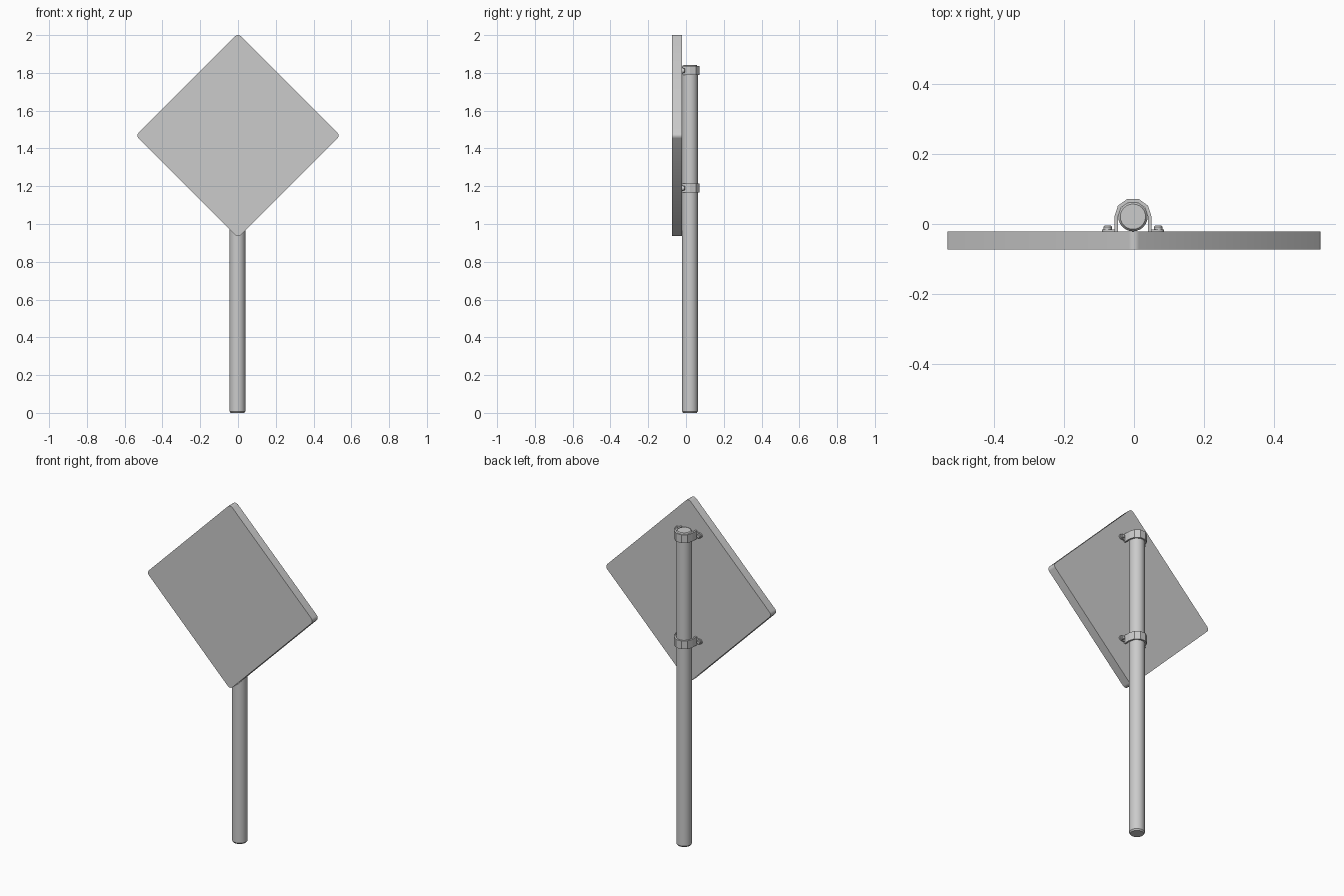
import bpy, bmesh, math
from mathutils import Matrix, Vector

if "Cube" in bpy.data.objects:
    bpy.data.objects.remove(bpy.data.objects["Cube"], do_unlink=True)

grey = bpy.data.materials.new("plain grey")
grey.use_nodes = True
GREY = (0.6, 0.6, 0.6, 1)
grey.diffuse_color = GREY
grey.node_tree.nodes["Principled BSDF"].inputs["Base Color"].default_value = GREY

POLE_X, POLE_Y, POLE_R = -0.003, 0.021, 0.042
PLATE_BACK = -0.022


def finish(name, bm, smooth=True):
    bmesh.ops.recalc_face_normals(bm, faces=bm.faces[:])
    mesh = bpy.data.meshes.new(name)
    bm.to_mesh(mesh)
    bm.free()
    mesh.materials.append(grey)
    obj = bpy.data.objects.new(name, mesh)
    bpy.context.collection.objects.link(obj)
    if smooth:
        bpy.ops.object.select_all(action="DESELECT")
        obj.select_set(True)
        bpy.context.view_layer.objects.active = obj
        bpy.ops.object.shade_smooth_by_angle(angle=math.radians(35))
    return obj


def extrude_outline(name, points, direction, smooth=True):
    bm = bmesh.new()
    face = bm.faces.new([bm.verts.new(p) for p in points])
    moved = bmesh.ops.extrude_face_region(bm, geom=[face])["geom"]
    verts = [v for v in moved if isinstance(v, bmesh.types.BMVert)]
    bmesh.ops.translate(bm, verts=verts, vec=direction)
    return finish(name, bm, smooth)


def lathe(name, profile, centre, axis="Z", sides=24):
    # Rings of (radius, height) joined into a capped round body
    bm = bmesh.new()
    rings = []
    for r, h in profile:
        rings.append([bm.verts.new((r * math.cos(2 * math.pi * i / sides),
                                    r * math.sin(2 * math.pi * i / sides), h))
                      for i in range(sides)])
    for low, high in zip(rings, rings[1:]):
        for i in range(sides):
            j = (i + 1) % sides
            bm.faces.new((low[i], low[j], high[j], high[i]))
    bm.faces.new(rings[0])
    bm.faces.new(rings[-1])
    if axis == "Y":
        bm.transform(Matrix.Rotation(-math.pi / 2, 4, "X"))
    bm.transform(Matrix.Translation(centre))
    return finish(name, bm)


# Diamond plate with small rounded corners
HALF, ROUND, PLATE_Z = 0.541, 0.02, 1.468
outline = []
for corner in range(4):
    a = corner * math.pi / 2
    reach = HALF - ROUND * math.sqrt(2)
    for step in range(4):
        b = a + math.radians(-45 + 30 * step)
        outline.append((reach * math.cos(a) + ROUND * math.cos(b), -0.073,
                        PLATE_Z + reach * math.sin(a) + ROUND * math.sin(b)))
extrude_outline("sign_plate", outline, Vector((0, PLATE_BACK + 0.073, 0)))

# Round post with chamfered ends
lathe("post", [(POLE_R - 0.006, 0), (POLE_R, 0.008), (POLE_R, 1.833),
               (POLE_R - 0.006, 1.841)], (POLE_X, POLE_Y, 0))


# Faceted strap around the post, with a tab and bolt on each side
def strap_side(radius):
    arc = [(POLE_X + radius * math.cos(math.pi * i / 5),
            POLE_Y + radius * math.sin(math.pi * i / 5)) for i in range(6)]
    return [(arc[0][0], PLATE_BACK)] + arc + [(arc[-1][0], PLATE_BACK)]


for label, z in (("upper", 1.812), ("lower", 1.19)):
    loop = strap_side(0.053) + strap_side(0.043)[::-1]
    extrude_outline(label + "_strap", [(x, y, z - 0.024) for x, y in loop],
                    Vector((0, 0, 0.048)), smooth=False)
    for side, sign in (("left", 1), ("right", -1)):
        bolt_x = POLE_X + sign * 0.072
        tab = [(POLE_X + sign * 0.045, -0.016), (POLE_X + sign * 0.045, 0.016)]
        for i in range(7):
            a = math.pi / 2 - math.pi * i / 6
            tab.append((bolt_x + sign * 0.016 * math.cos(a), 0.016 * math.sin(a)))
        extrude_outline(f"{label}_{side}_tab",
                        [(x, PLATE_BACK, z + dz) for x, dz in tab],
                        Vector((0, 0.007, 0)))
        lathe(f"{label}_{side}_bolt", [(0.012, 0), (0.012, 0.014), (0.009, 0.018)],
              (bolt_x, PLATE_BACK, z), axis="Y", sides=12)
